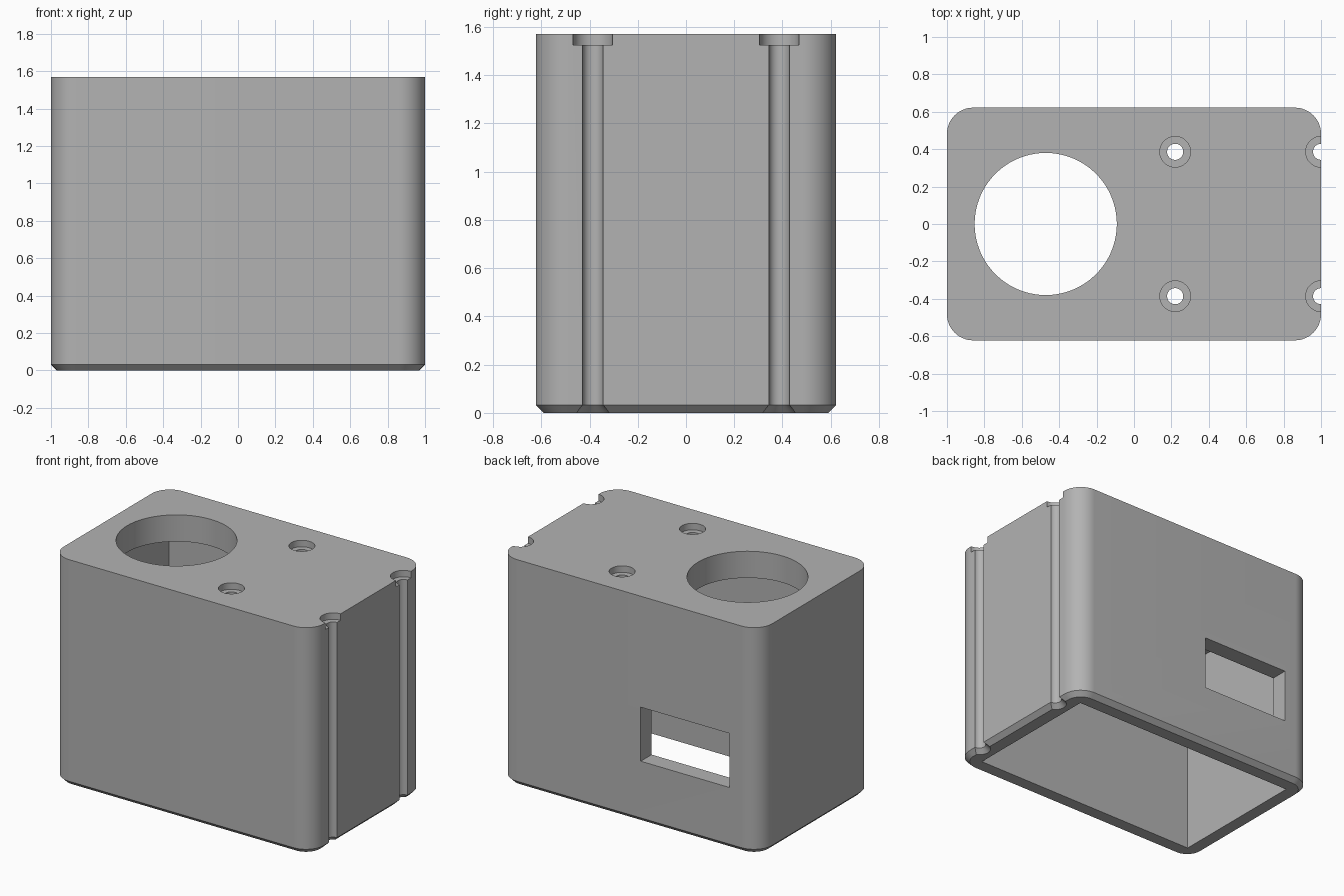
import bpy, bmesh, math

cube = bpy.data.objects.get("Cube")
if cube:
    bpy.data.objects.remove(cube, do_unlink=True)

HALF_X, HALF_Y, HEIGHT = 1.0, 0.622, 1.57
CORNER, CHAMFER = 0.14, 0.032
WALL, ROOF = 0.12, 0.185

grey = bpy.data.materials.new("plain grey")
grey.use_nodes = True
colour = (0.45, 0.45, 0.45, 1)
grey.diffuse_color = colour
grey.node_tree.nodes["Principled BSDF"].inputs["Base Color"].default_value = colour


def loft(name, rings):
    """Skin a closed solid through equal-length rings listed bottom to top."""
    bm = bmesh.new()
    loops = [[bm.verts.new(p) for p in ring] for ring in rings]
    n = len(loops[0])
    for low, high in zip(loops, loops[1:]):
        for i in range(n):
            j = (i + 1) % n
            bm.faces.new((low[i], low[j], high[j], high[i]))
    bm.faces.new(loops[0][::-1])
    bm.faces.new(loops[-1])
    bmesh.ops.recalc_face_normals(bm, faces=bm.faces)
    mesh = bpy.data.meshes.new(name)
    bm.to_mesh(mesh)
    bm.free()
    mesh.materials.append(grey)
    obj = bpy.data.objects.new(name, mesh)
    bpy.context.collection.objects.link(obj)
    return obj


def rounded_ring(z, inset, steps=16):
    r = CORNER - inset
    ring = []
    for k, (sx, sy) in enumerate([(1, 1), (-1, 1), (-1, -1), (1, -1)]):
        for i in range(steps + 1):
            a = math.pi / 2 * (k + i / steps)
            ring.append((sx * (HALF_X - CORNER) + r * math.cos(a),
                         sy * (HALF_Y - CORNER) + r * math.sin(a), z))
    return ring


def turned(name, x, y, profile, steps=48):
    """Solid of revolution about a vertical axis from (radius, z) pairs."""
    angles = [2 * math.pi * (i + 0.5) / steps for i in range(steps)]
    return loft(name, [[(x + r * math.cos(a), y + r * math.sin(a), z)
                        for a in angles] for r, z in profile])


def block(name, x0, x1, y0, y1, z0, z1):
    return loft(name, [[(x0, y0, z), (x1, y0, z), (x1, y1, z), (x0, y1, z)]
                       for z in (z0, z1)])


# Outer shell with rounded corners and a chamfered bottom edge
housing = loft("housing", [rounded_ring(0, CHAMFER), rounded_ring(CHAMFER, 0),
                           rounded_ring(HEIGHT, 0)])

# Open-bottomed cavity, side window and large round top opening
cutters = [
    block("cavity_cutter", WALL - HALF_X, HALF_X - WALL,
          WALL - HALF_Y, HALF_Y - WALL, -0.1, HEIGHT - ROOF),
    block("window_cutter", -0.77, -0.088, 0.4, 0.8, 0.425, 0.8),
    turned("opening_cutter", -0.472, 0, [(0.38, 1.2), (0.38, 1.7)], 96),
]

# Counterbored screw holes in the roof, and half-open ones down the end wall
bore, head, seat = 0.043, 0.082, HEIGHT - 0.045
top = [(bore, seat), (head, seat), (head, HEIGHT + 0.1)]
flare = [(bore + 2 * CHAMFER, -CHAMFER), (bore, CHAMFER)]
for y in (-0.386, 0.386):
    cutters.append(turned("screw_hole_cutter", 0.22, y, [(bore, 1.2)] + top))
    cutters.append(turned("end_groove_cutter", HALF_X, y, flare + top))

bpy.context.view_layer.objects.active = housing
for cutter in cutters:
    cutter.hide_render = True
    mod = housing.modifiers.new("cut", 'BOOLEAN')
    mod.operation = 'DIFFERENCE'
    mod.solver = 'EXACT'
    mod.object = cutter
    bpy.ops.object.modifier_apply(modifier=mod.name)
for cutter in cutters:
    bpy.data.objects.remove(cutter, do_unlink=True)

bpy.ops.object.select_all(action='DESELECT')
housing.select_set(True)
bpy.ops.object.shade_smooth_by_angle(angle=math.radians(30))
